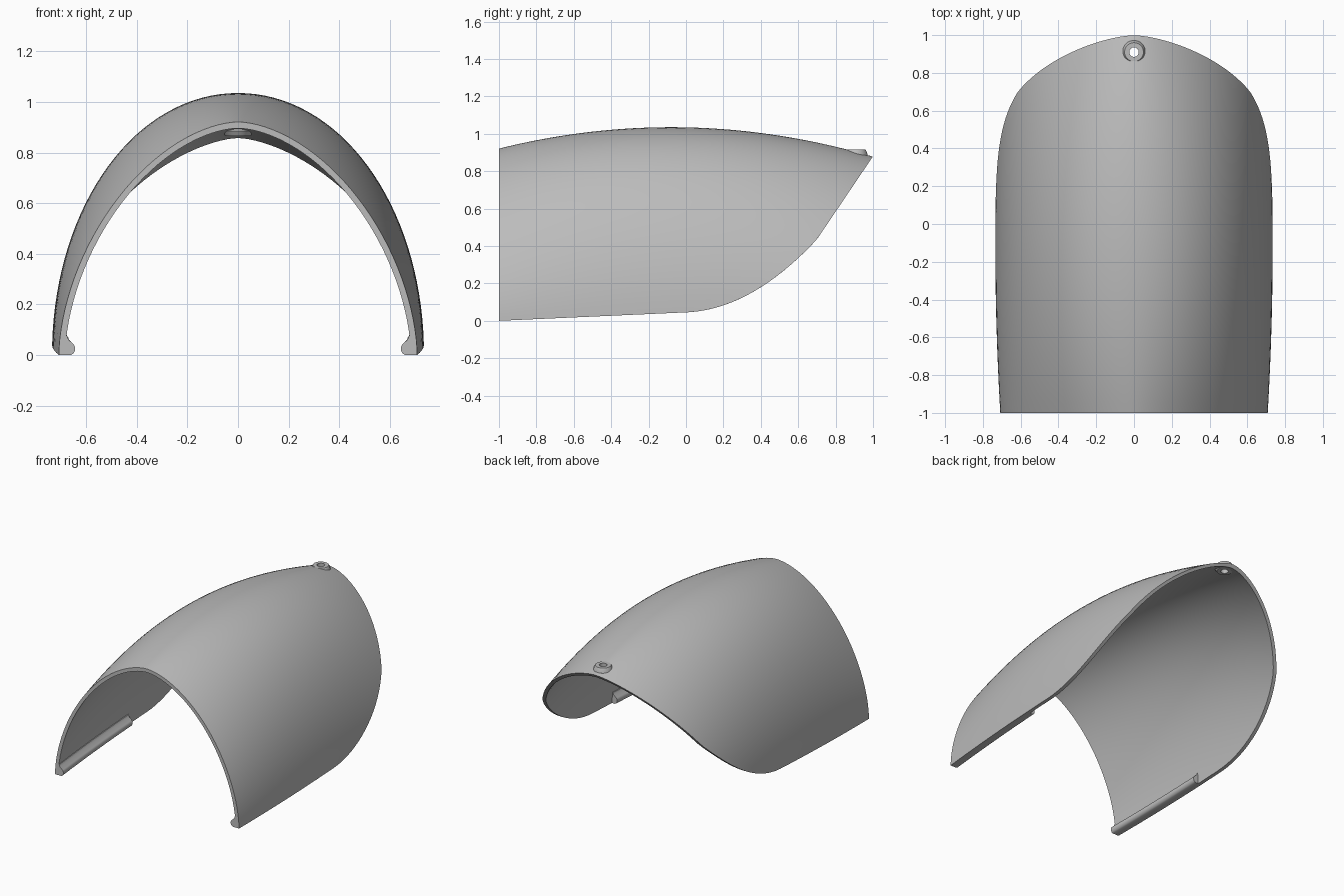
import bpy, bmesh, math

cube = bpy.data.objects.get("Cube")
if cube:
    bpy.data.objects.remove(cube, do_unlink=True)

grey = bpy.data.materials.new("plain grey")
grey.use_nodes = True
grey.diffuse_color = (0.5, 0.5, 0.5, 1)
grey.node_tree.nodes["Principled BSDF"].inputs["Base Color"].default_value = (0.5, 0.5, 0.5, 1)

WALL = 0.025
ROWS, COLS = 56, 64
TAB_Y, TAB_SIDES = 0.91, 40


def finish(bm, name):
    bmesh.ops.remove_doubles(bm, verts=bm.verts, dist=1e-5)
    bmesh.ops.recalc_face_normals(bm, faces=bm.faces)
    mesh = bpy.data.meshes.new(name)
    bm.to_mesh(mesh)
    bm.free()
    mesh.materials.append(grey)
    ob = bpy.data.objects.new(name, mesh)
    bpy.context.collection.objects.link(ob)
    return ob


def select(ob):
    bpy.ops.object.select_all(action='DESELECT')
    ob.select_set(True)
    bpy.context.view_layer.objects.active = ob


# Arch half width, height and roundness along the length
def arch(y, inset=0.0):
    d = (y + 0.08) ** 2
    return 0.735 - 0.032 * d - inset, 1.035 - 0.135 * d - inset, 2.02 - 0.33 * d


# Lower edge height: nearly level, then sweeping up to the rear tip
def lower_edge(y):
    if y < 0:
        return 0.045 * (1 + y)
    if y < 0.7:
        return 0.045 + 0.04 * y + 0.74 * y * y
    return 0.4356 + (y - 0.7) * 1.48


# Rear tip: where the lower edge meets the crown
def tip(inset):
    lo, hi = 0.7, 1.1
    for _ in range(40):
        mid = (lo + hi) / 2
        if lower_edge(mid) < arch(mid, inset)[1]:
            lo = mid
        else:
            hi = mid
    return lo


def skin(bm, inset):
    end, grid = tip(inset), []
    for i in range(ROWS + 1):
        y = -1 + (end + 1) * math.sin(i / ROWS * math.pi / 2)
        a, b, n = arch(y, inset)
        start = math.asin(min(1, (lower_edge(y) / b) ** (n / 2)))
        if i == ROWS:
            start = math.pi / 2
        row = []
        for j in range(COLS + 1):
            t = start + (math.pi - 2 * start) * j / COLS
            c, s = math.cos(t), math.sin(t)
            x = math.copysign(a * abs(c) ** (2 / n), c)
            row.append(bm.verts.new((x, y, b * max(s, 0) ** (2 / n))))
        grid.append(row)
    for r, q in zip(grid, grid[1:]):
        for j in range(COLS):
            bm.faces.new((r[j], r[j + 1], q[j + 1], q[j]))
    return grid


# Curved shell: outer and inner skins joined along the rim
bm = bmesh.new()
outer, inner = skin(bm, 0), skin(bm, WALL)
for j in range(COLS):
    bm.faces.new((outer[0][j], outer[0][j + 1], inner[0][j + 1], inner[0][j]))
for i in range(ROWS):
    for j in (0, COLS):
        bm.faces.new((outer[i][j], outer[i + 1][j], inner[i + 1][j], inner[i][j]))
bmesh.ops.dissolve_degenerate(bm, dist=1e-5, edges=bm.edges)
shell = finish(bm, "curved_shell")

# Screw hole through the rear of the shell
bm = bmesh.new()
bmesh.ops.create_cone(bm, cap_ends=True, segments=TAB_SIDES, radius1=0.026, radius2=0.026, depth=0.4)
bmesh.ops.translate(bm, verts=bm.verts, vec=(0, TAB_Y, 0.9))
cutter = finish(bm, "hole_cutter")
cutter.hide_render = True
mod = shell.modifiers.new("hole", 'BOOLEAN')
mod.operation, mod.solver, mod.object = 'DIFFERENCE', 'EXACT', cutter
select(shell)
bpy.ops.object.modifier_apply(modifier=mod.name)
bpy.data.objects.remove(cutter, do_unlink=True)

# Screw boss: flat ring with a slightly flared skirt
bm = bmesh.new()
ring = [(0.025, 0.866), (0.05, 0.866), (0.062, 0.885), (0.056, 0.905), (0.05, 0.915), (0.025, 0.915)]
loops = []
for r, z in ring:
    loops.append([bm.verts.new((r * math.cos(k * math.tau / TAB_SIDES),
                                TAB_Y + r * math.sin(k * math.tau / TAB_SIDES), z))
                  for k in range(TAB_SIDES)])
for i, loop in enumerate(loops):
    nxt = loops[(i + 1) % len(loops)]
    for k in range(TAB_SIDES):
        m = (k + 1) % TAB_SIDES
        bm.faces.new((loop[k], loop[m], nxt[m], nxt[k]))
boss = finish(bm, "screw_boss")

# Inner rails: rounded lips along the lower edges (inset from wall, height)
lip = [(0.008, 0), (0.048, 0), (0.058, 0.006), (0.064, 0.018), (0.064, 0.032),
       (0.058, 0.043), (0.038, 0.06), (0.033, 0.075), (0.016, 0.08)]
parts = [shell, boss]
for side, name in ((1, "left_rail"), (-1, "right_rail")):
    bm = bmesh.new()
    rows = []
    for i in range(9):
        y = -1 + 0.1 * i
        rows.append([bm.verts.new((side * (arch(y)[0] - dx), y, lower_edge(y) + dz)) for dx, dz in lip])
    for r, q in zip(rows, rows[1:]):
        for k in range(len(lip)):
            m = (k + 1) % len(lip)
            bm.faces.new((r[k], r[m], q[m], q[k]))
    bm.faces.new(rows[0])
    bm.faces.new(rows[-1])
    parts.append(finish(bm, name))

for ob in parts:
    select(ob)
    bpy.ops.object.shade_smooth_by_angle(angle=math.radians(35))
